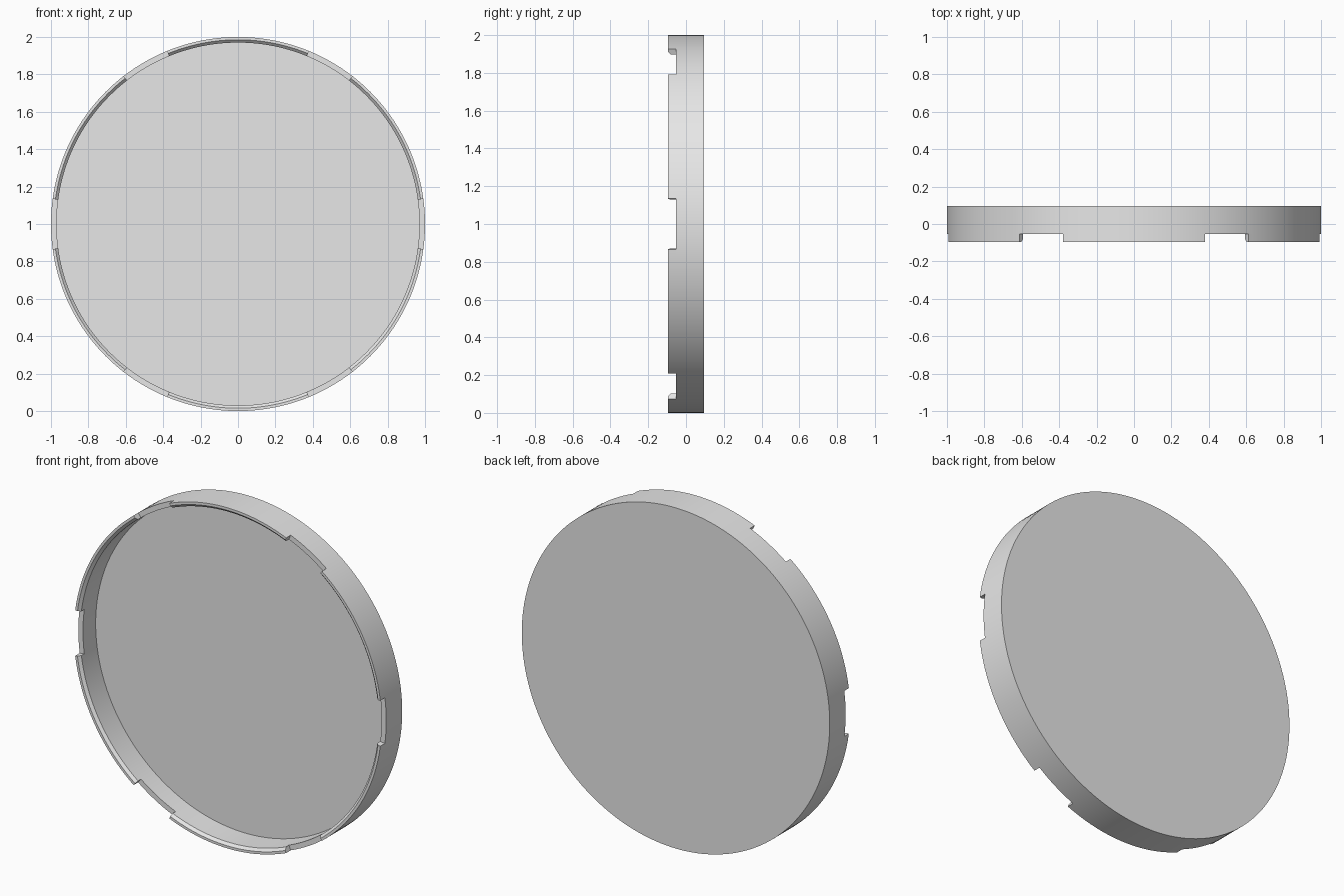
import bpy, bmesh
from math import cos, sin, radians, hypot

cube = bpy.data.objects.get("Cube")
if cube:
    bpy.data.objects.remove(cube, do_unlink=True)

OUTER, INNER, CHAMFER = 1.0, 0.97, 0.015
BACK, FLOOR, NOTCH, FRONT = 0.095, 0.065, -0.053, -0.095
HALF_NOTCH, NOTCHES = 7.7, 6
NOTCH_STEPS, TAB_STEPS = 8, 24

# Angles round the rim: each notch is followed by a raised tab
angles, is_tab = [], []
pitch = 360 / NOTCHES
for n in range(NOTCHES):
    start = n * pitch - HALF_NOTCH
    for i in range(NOTCH_STEPS):
        angles.append(start + 2 * HALF_NOTCH * i / NOTCH_STEPS)
        is_tab.append(False)
    for i in range(TAB_STEPS):
        angles.append(start + 2 * HALF_NOTCH + (pitch - 2 * HALF_NOTCH) * i / TAB_STEPS)
        is_tab.append(True)

bm = bmesh.new()


def ring(radius, y):
    return [bm.verts.new((radius * cos(radians(a)), y, 1 + radius * sin(radians(a))))
            for a in angles]


def bridge(a, b):
    count = len(a)
    return [bm.faces.new((a[i], a[(i + 1) % count], b[(i + 1) % count], b[i]))
            for i in range(count)]


# Shallow cup: back disc, outer wall, rim, inner wall, floor
back = ring(OUTER, BACK)
rim_outer = ring(OUTER, NOTCH)
rim_inner = ring(INNER, NOTCH)
floor = ring(INNER, FLOOR)
bm.faces.new(back)
bridge(back, rim_outer)
rim = bridge(rim_outer, rim_inner)
bridge(rim_inner, floor)
bm.faces.new(floor)


# Raised tabs with a chamfered inner front edge
def raise_faces(faces, y, inner_radius):
    made = bmesh.ops.extrude_face_region(bm, geom=faces)["geom"]
    for v in (g for g in made if isinstance(g, bmesh.types.BMVert)):
        radius = hypot(v.co.x, v.co.z - 1)
        if radius < (OUTER + INNER) / 2:
            v.co.x *= inner_radius / radius
            v.co.z = 1 + (v.co.z - 1) * inner_radius / radius
        v.co.y = y
    return [g for g in made if isinstance(g, bmesh.types.BMFace)]


tabs = [f for f, tab in zip(rim, is_tab) if tab]
tabs = raise_faces(tabs, FRONT + CHAMFER, INNER)
raise_faces(tabs, FRONT, INNER + CHAMFER)

bmesh.ops.recalc_face_normals(bm, faces=bm.faces[:])
mesh = bpy.data.meshes.new("notched_cap")
bm.to_mesh(mesh)
bm.free()
cap = bpy.data.objects.new("notched_cap", mesh)
bpy.context.scene.collection.objects.link(cap)

# Plain grey material
grey = bpy.data.materials.new("light grey")
grey.use_nodes = True
colour = (0.8, 0.8, 0.8, 1)
grey.diffuse_color = colour
grey.node_tree.nodes["Principled BSDF"].inputs["Base Color"].default_value = colour
mesh.materials.append(grey)

bpy.ops.object.select_all(action="DESELECT")
cap.select_set(True)
bpy.context.view_layer.objects.active = cap
bpy.ops.object.shade_smooth_by_angle(angle=radians(25))
